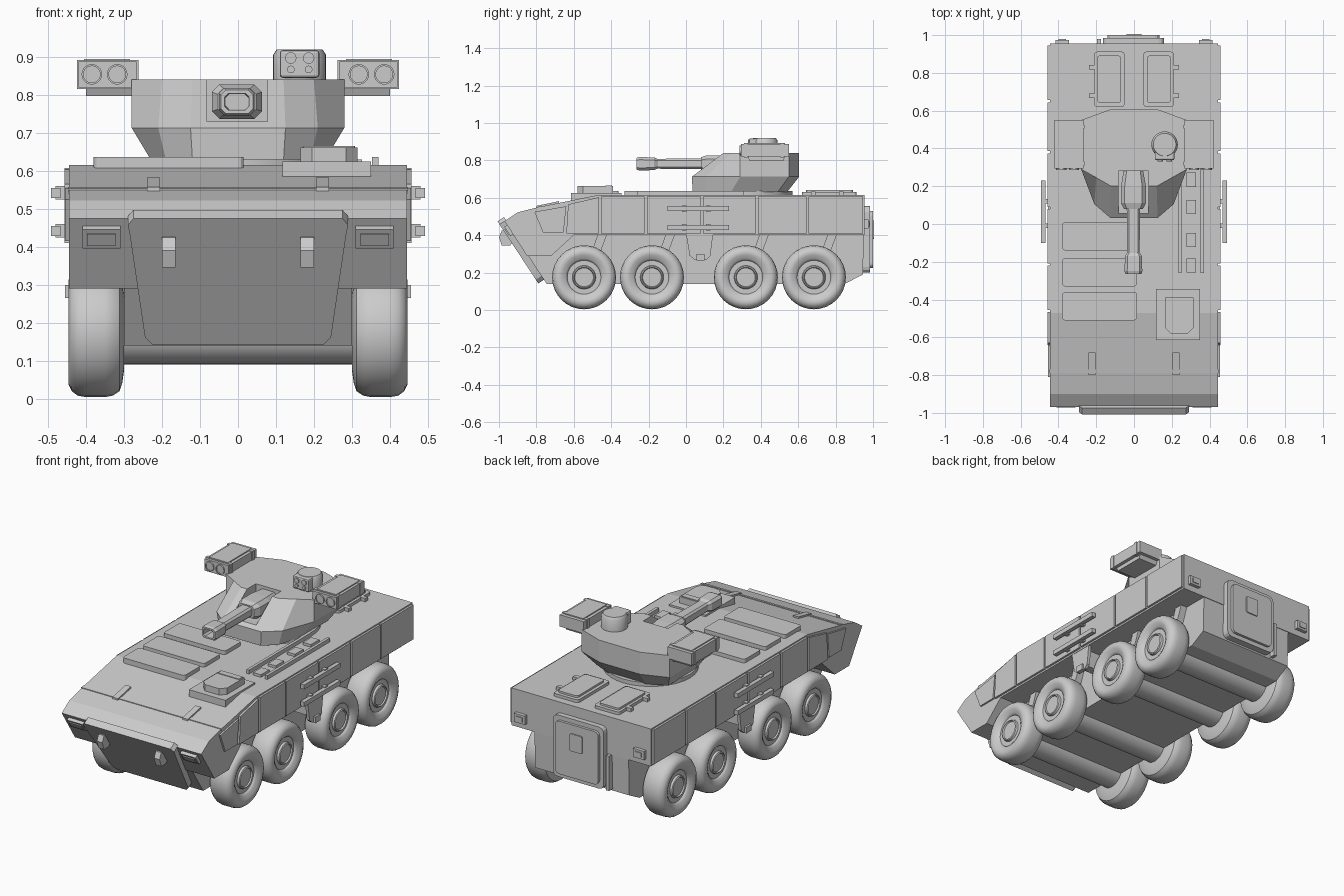
import bpy, bmesh, math
from math import sin, cos, pi

if "Cube" in bpy.data.objects:
    bpy.data.objects.remove(bpy.data.objects["Cube"])


def loft(name, rings, mirror=False, smooth=False, bevel=0, close=False):
    """Skin a series of equal-length point rings; cap the ends unless closed."""
    bm = bmesh.new()
    vs = [[bm.verts.new(p) for p in r] for r in rings]
    n = len(rings[0])
    pairs = list(zip(vs, vs[1:])) + ([(vs[-1], vs[0])] if close else [])
    for a, b in pairs:
        for i in range(n):
            j = (i + 1) % n
            bm.faces.new((a[i], a[j], b[j], b[i]))
    if not close:
        bm.faces.new(vs[0])
        bm.faces.new(vs[-1])
    bmesh.ops.recalc_face_normals(bm, faces=bm.faces)
    me = bpy.data.meshes.new(name)
    bm.to_mesh(me)
    bm.free()
    ob = bpy.data.objects.new(name, me)
    bpy.context.collection.objects.link(ob)
    if bevel:
        m = ob.modifiers.new("Bevel", 'BEVEL')
        m.width, m.segments = bevel, 2
    if mirror:
        ob.modifiers.new("Mirror", 'MIRROR')
    if smooth:
        bpy.ops.object.select_all(action='DESELECT')
        bpy.context.view_layer.objects.active = ob
        ob.select_set(True)
        bpy.ops.object.shade_smooth_by_angle(angle=math.radians(35))
    return ob


def side(name, x0, x1, pts, **k):
    """Side profile (y, z) extruded across x."""
    return loft(name, [[(x, y, z) for y, z in pts] for x in (x0, x1)], **k)


def box(name, x0, x1, y0, y1, z0, z1, **k):
    return side(name, x0, x1, [(y0, z0), (y1, z0), (y1, z1), (y0, z1)], **k)


def rrect(a0, a1, b0, b1, r):
    """Rounded rectangle outline."""
    out = []
    for i, (ca, cb) in enumerate(((a1 - r, b1 - r), (a0 + r, b1 - r), (a0 + r, b0 + r), (a1 - r, b0 + r))):
        for s in range(4):
            t = (i + s / 3) * pi / 2
            out.append((ca + r * cos(t), cb + r * sin(t)))
    return out


def plate(name, x0, x1, y0, y1, z0, z1, r=.015, **k):
    """Rounded plate lying on the roof."""
    return loft(name, [[(x, y, z) for x, y in rrect(x0, x1, y0, y1, r)] for z in (z0, z1)], **k)


def rear_plate(name, x0, x1, z0, z1, y0, y1, r, **k):
    return loft(name, [[(x, y, z) for x, z in rrect(x0, x1, z0, z1, r)] for y in (y0, y1)], **k)


def lathe(name, axis, c, prof, n=32, **k):
    """Revolve (radius, offset) pairs around an axis through c."""
    rings = []
    for r, o in prof:
        ring = []
        for i in range(n):
            u, v = r * cos(2 * pi * i / n), r * sin(2 * pi * i / n)
            d = {'x': (o, u, v), 'y': (u, o, v), 'z': (u, v, o)}[axis]
            ring.append([c[j] + d[j] for j in range(3)])
        rings.append(ring)
    return loft(name, rings, smooth=True, **k)


# Hull: wide upper body with nose, narrow lower tub
side("upper_hull", -.445, .445, [(-.97, .475), (-.9, .522), (-.79, .55), (-.47, .615), (.955, .615),
                                 (.955, .4), (-.6, .4), (-.72, .29), (-.85, .29)])
side("lower_hull", -.3, .3, [(-.89, .36), (-.745, .14), (.85, .14), (.945, .19), (.953, .45), (-.8, .45)])


# Nose plate lies along the sloping lower front
def nose(x, z, off):
    return (x, -.97 + (.475 - z) * .657 - .836 * off, z - .549 * off)


outline = [(-.275, .492), (.275, .492), (.29, .475), (.285, .45), (.245, .18), (.225, .16),
           (-.225, .16), (-.245, .18), (-.285, .45), (-.29, .475)]
loft("nose_plate", [[nose(x, z, o) for x, z in outline] for o in (-.01, .032)])
side("tow_hook", .165, .2, [(-.95, .43), (-.985, .425), (-1, .39), (-.985, .345), (-.94, .345), (-.9, .4)], mirror=True)
lamp = [(.31, .455), (.41, .455), (.41, .405), (.31, .405)]
loft("headlight", [[nose(x, z, o) for x, z in lamp] for o in (-.01, .018)], mirror=True)
lens = [(.322, .445), (.398, .445), (.398, .415), (.322, .415)]
loft("headlight_lens", [[nose(x, z, o) for x, z in lens] for o in (0, .023)], mirror=True)
side("glacis_clip", .205, .24, [(-.8, .54), (-.8, .557), (-.68, .582), (-.68, .565)], mirror=True)
side("glacis_seam", -.447, .447, [(-.79, .54), (-.79, .554), (-.77, .558), (-.77, .54)])

# Side armour panels
cuts = [-.46, -.215, .085, .38, .65, .952]
for a, b in zip(cuts, cuts[1:]):
    box("side_panel", .44, .457, a + .006, b - .006, .41, .608, mirror=True)
side("front_side_panel", .44, .457, [(-.63, .565), (-.466, .603), (-.466, .41), (-.64, .41)], mirror=True)
side("cheek_panel", .44, .455, [(-.81, .525), (-.64, .555), (-.655, .415), (-.765, .415)], mirror=True)

# Side rails, brackets and step
for z in (.442, .542):
    box("side_rail", .468, .492, -.1, .23, z - .013, z + .013, mirror=True)
    for y in (-.01, .12):
        box("rail_bracket", .445, .48, y - .012, y + .012, z - .018, z + .018, mirror=True)
side("step_plate", .425, .443, [(0, .41), (.145, .41), (.13, .29), (.11, .27), (.045, .27), (.02, .29)], mirror=True)
box("step_tread", .43, .455, .055, .1, .265, .3, mirror=True)
box("step_support", .29, .43, .05, .1, .3, .4, mirror=True)

# Running gear
tyre = [(.1, .3), (.135, .305), (.155, .312), (.167, .33), (.171, .35), (.171, .4), (.167, .422), (.155, .438),
        (.138, .446), (.12, .443), (.1, .432), (.094, .428), (.09, .42), (.063, .42), (.06, .432), (.054, .436), (.05, .428)]
for y in (-.545, -.182, .32, .684):
    lathe("wheel", 'x', (0, y, .175), tyre, mirror=True)
    lathe("axle", 'x', (0, y, .175), [(.085, -.31), (.085, .31)], n=24)
    side("suspension_strut", .3, .34, [(y + .02, .25), (y + .065, .25), (y + .125, .41), (y + .075, .41)], mirror=True)

# Rear door and lights
rear_plate("rear_door_frame", -.165, .16, .2, .555, .94, .985, .03)
rear_plate("rear_door", -.14, .135, .225, .53, .98, 1.0, .025)
rear_plate("door_window", -.04, .04, .38, .48, .99, 1.006, .008)
box("door_hinge_bar", -.195, -.175, .94, .98, .2, .4)
box("rear_light", .345, .415, .94, .975, .435, .485, mirror=True)
box("rear_light_lens", .36, .4, .96, .98, .447, .473, mirror=True)

# Roof plates, ladder rack and hatches
for y0, y1 in ((-.14, .01), (-.33, -.18), (-.51, -.36)):
    plate("engine_cover", -.38, .015, y0, y1, .585, .637)
box("rack_rail", .235, .252, -.26, .31, .61, .637)
box("rack_rail", .353, .37, -.26, .31, .61, .637)
for y in (-.22, -.085, .09, .235):
    box("rack_block", .277, .327, y - .038, y + .038, .61, .63)
box("driver_hatch_base", .117, .35, -.615, -.345, .575, .625)
hatch = [(.165, -.39), (.315, -.39), (.315, -.55), (.285, -.58), (.195, -.58), (.165, -.55)]
loft("driver_hatch", [[(x, y, z) for x, y in hatch] for z in (.615, .662)])
plate("driver_hatch_lid", .172, .308, -.43, -.395, .655, .666, r=.006)
plate("roof_hatch", .05, .21, .62, .912, .61, .632, mirror=True)
plate("roof_hatch_lid", .068, .195, .642, .892, .63, .643, mirror=True)
for y in (.68, .83):
    box("hatch_hinge", .205, .238, y - .012, y + .012, .61, .635, mirror=True)
lathe("turret_ring", 'z', (0, .32, 0), [(.25, .61), (.25, .637)])


# Turret: three-ring faceted body with a gun slot
def ring(half, z):
    return [(x, y, z) for x, y in half] + [(-x, y, z) for x, y in reversed(half)]


turret = loft("turret", [
    ring([(.12, .035), (.19, .1), (.23, .24), (.23, .49), (.12, .54)], .63),
    ring([(.125, .032), (.21, .105), (.28, .29), (.28, .55), (.13, .605)], .713),
    ring([(.12, .2), (.2, .245), (.28, .29), (.28, .55), (.13, .605)], .84)])
cutter = box("slot_cutter", -.082, .078, -.1, .28, .73, .9)
cutter.hide_render = True
m = turret.modifiers.new("Slot", 'BOOLEAN')
m.object, m.operation, m.solver = cutter, 'DIFFERENCE', 'EXACT'
bpy.context.view_layer.objects.active = turret
bpy.ops.object.modifier_apply(modifier="Slot")
bpy.data.objects.remove(cutter)


# Gun: chamfered box sections, hollow muzzle
def gun(name, secs, **k):
    rings = []
    for y, w, h in secs:
        c = .3 * w
        o = [(w, -h + c), (w, h - c), (w - c, h), (c - w, h), (-w, h - c), (-w, c - h), (c - w, -h), (w - c, -h)]
        rings.append([(x - .003, y, z + .782) for x, z in o])
    return loft(name, rings, **k)


gun("gun_muzzle", [(-.15, .032, .024), (-.17, .045, .034), (-.25, .047, .036), (-.265, .042, .031),
                   (-.265, .032, .022), (-.2, .03, .02)])
gun("gun_barrel", [(-.2, .032, .026), (.12, .036, .029)])
gun("gun_mantlet", [(.08, .05, .035), (.11, .066, .045), (.2, .066, .045), (.29, .05, .04)])

# Missile launchers
box("launcher", .267, .42, .295, .55, .82, .888, mirror=True)
box("launcher_lid", .285, .405, .315, .53, .88, .894, mirror=True)
side("launcher_cradle", .27, .4, [(.33, .82), (.34, .797), (.52, .797), (.53, .82)], mirror=True)
for y in (.32, .515):
    box("launcher_band", .262, .424, y - .01, y + .01, .815, .892, mirror=True)
for x in (.318, .385):
    lathe("launch_tube", 'y', (x, 0, .854), [(.027, .32), (.027, .287), (.022, .287), (.022, .292)], n=20, mirror=True)

# Commander sight
lathe("sight_drum", 'z', (.162, .42, 0), [(.07, .83), (.07, .905), (.06, .92)], n=28)
box("sight_face", .11, .214, .338, .42, .845, .918, bevel=.008)
for x in (.139, .186):
    for z, r in ((.897, .015), (.867, .01)):
        lathe("sight_lens", 'y', (x, 0, z), [(r, .36), (r, .332)], n=16)
